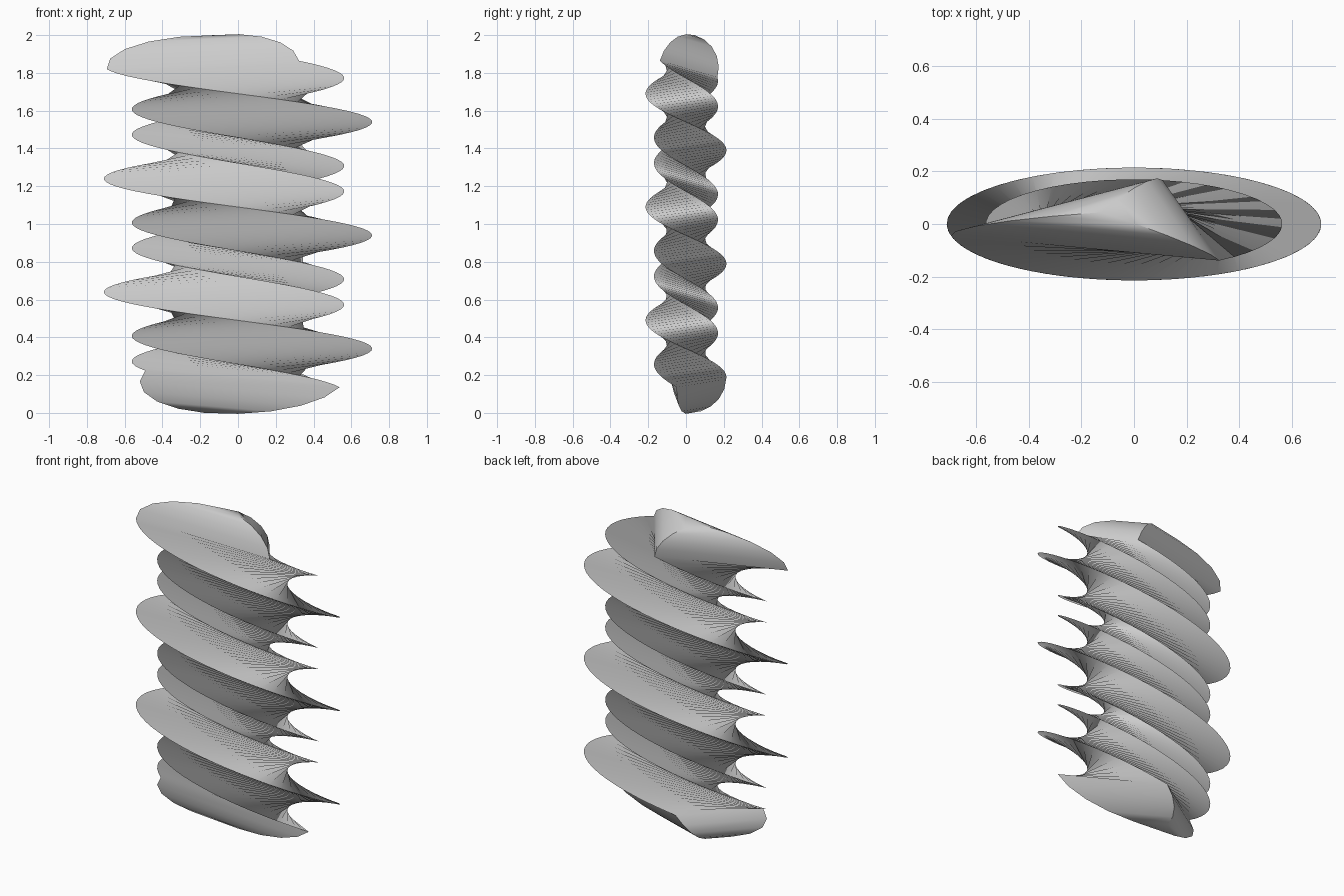
import bpy, bmesh, math
from mathutils import Vector

if "Cube" in bpy.data.objects:
    bpy.data.objects.remove(bpy.data.objects["Cube"])

R, H, PITCH = 0.187, 0.027, 0.6      # section radius, helix radius, pitch
STRETCH = 3.32                       # widening along x
Z0, Z1 = 0.18, 1.82                  # path ends (domes go beyond)
STEPS, DOME = 132, 5


def frame(z):
    """Centre, outward, sideways and tangent directions on the helix."""
    a = -2 * math.pi * (z - 1.54) / PITCH
    out = Vector((math.cos(a), math.sin(a), 0))
    tan = Vector((math.sin(a), -math.cos(a), PITCH / (2 * math.pi * H))).normalized()
    return out * H + Vector((0, 0, z)), out, tan.cross(out), tan


def ring(bm, z, scale=1.0, shift=0.0):
    """Triangular section square to the helix, moved along its tangent."""
    c, out, side, tan = frame(z)
    return [bm.verts.new(c + tan * shift + (out * math.cos(t) + side * math.sin(t)) * R * scale)
            for t in (0, 2 * math.pi / 3, 4 * math.pi / 3)]


bm = bmesh.new()
rings = []
arcs = [math.pi / 2 * i / DOME for i in range(1, DOME)]
# bottom dome, twisted body, top dome
for t in reversed(arcs):
    rings.append(ring(bm, Z0, math.cos(t), -R * math.sin(t)))
for i in range(STEPS + 1):
    rings.append(ring(bm, Z0 + (Z1 - Z0) * i / STEPS))
for t in arcs:
    rings.append(ring(bm, Z1, math.cos(t), R * math.sin(t)))
for a, b in zip(rings, rings[1:]):
    for k in range(3):
        n = (k + 1) % 3
        bm.faces.new((a[k], a[n], b[n], b[k]))
# dome tips
for r, z, s in ((rings[0], Z0, -R), (rings[-1], Z1, R)):
    c, _, _, tan = frame(z)
    tip = bm.verts.new(c + tan * s)
    for k in range(3):
        bm.faces.new((r[k], r[(k + 1) % 3], tip))
for v in bm.verts:
    v.co.x *= STRETCH
bmesh.ops.recalc_face_normals(bm, faces=bm.faces)
mesh = bpy.data.meshes.new("twisted_column")
bm.to_mesh(mesh)
bm.free()
obj = bpy.data.objects.new("twisted_column", mesh)
bpy.context.collection.objects.link(obj)
bpy.context.view_layer.objects.active = obj
obj.select_set(True)
bpy.ops.object.shade_smooth_by_angle(angle=math.radians(30))
